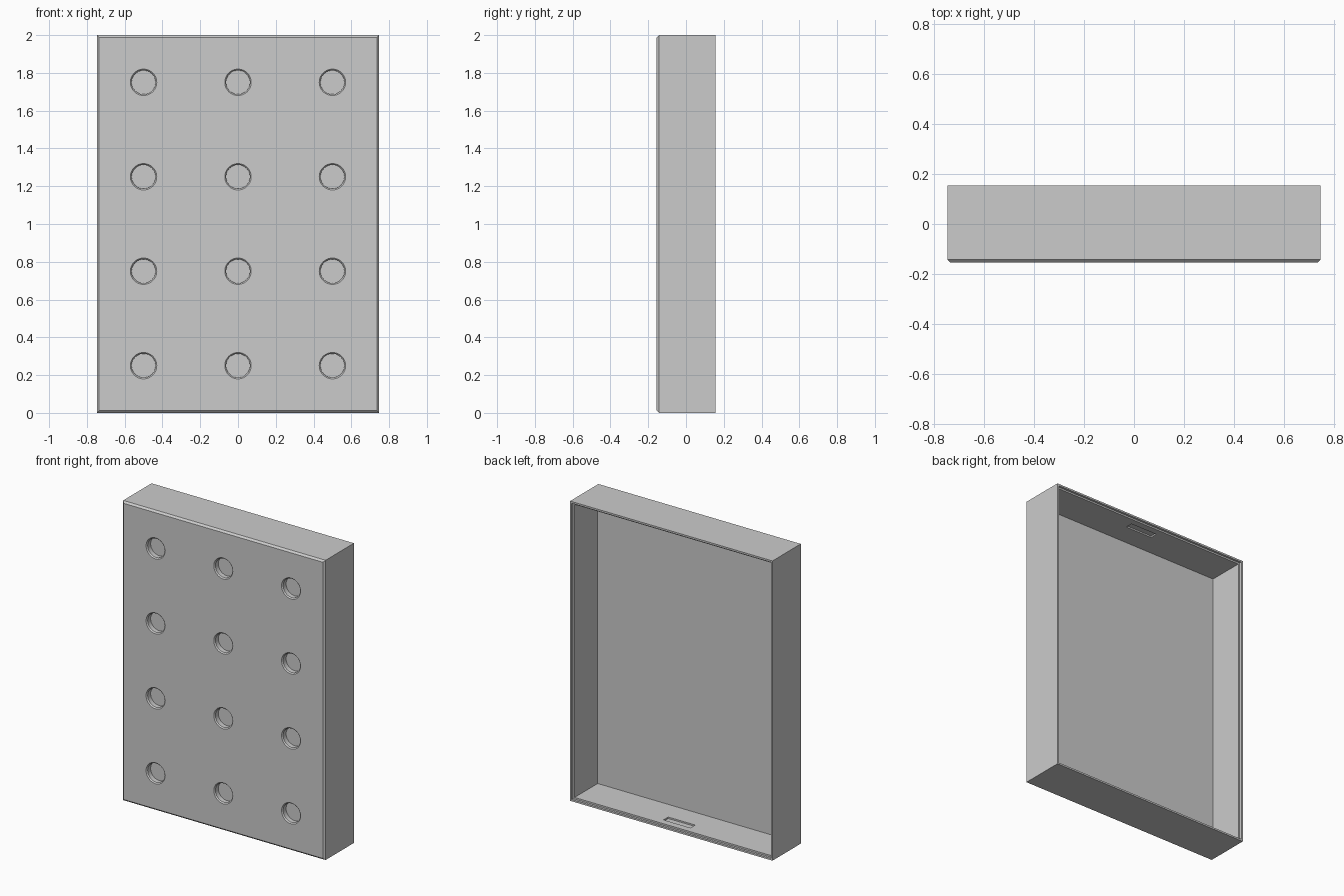
import bpy, bmesh
from mathutils import Matrix, Vector

if "Cube" in bpy.data.objects:
    bpy.data.objects.remove(bpy.data.objects["Cube"], do_unlink=True)

W, D, H = 1.494, 0.31, 2.0      # overall width, depth, height
BACK = D / 2
CHAMFER = 0.012
WALL, LIP, REBATE = 0.023, 0.012, 0.015
FLOOR = -0.103                  # inner face of the front panel
HOLE_R, HOLE_DEPTH, SINK = 0.063, 0.038, 0.007

grey = bpy.data.materials.new("light_grey")
grey.use_nodes = True
grey.diffuse_color = (0.6, 0.6, 0.6, 1)
grey.node_tree.nodes["Principled BSDF"].inputs["Base Color"].default_value = (0.6, 0.6, 0.6, 1)


def add_box(bm, low, high):
    low, high = Vector(low), Vector(high)
    size = Matrix.Diagonal((*(high - low), 1))
    bmesh.ops.create_cube(bm, size=1, matrix=Matrix.Translation((low + high) / 2) @ size)


def add_plug(bm, x, z):
    """Round plug with a flared mouth, made by spinning a profile."""
    front = -D / 2
    over = 0.01
    profile = [(0, front - over), (HOLE_R + SINK + over, front - over),
               (HOLE_R, front + SINK), (HOLE_R, front + HOLE_DEPTH),
               (0, front + HOLE_DEPTH)]
    verts = [bm.verts.new((x + r, y, z)) for r, y in profile]
    edges = [bm.edges.new(pair) for pair in zip(verts, verts[1:])]
    bmesh.ops.spin(bm, geom=verts + edges, cent=(x, 0, z), axis=(0, 1, 0),
                   angle=6.283185307, steps=48)


def make_object(name, bm):
    bmesh.ops.remove_doubles(bm, verts=bm.verts, dist=0.0001)
    bmesh.ops.recalc_face_normals(bm, faces=bm.faces)
    mesh = bpy.data.meshes.new(name)
    bm.to_mesh(mesh)
    bm.free()
    mesh.materials.append(grey)
    obj = bpy.data.objects.new(name, mesh)
    bpy.context.collection.objects.link(obj)
    return obj


def cut(target, bm, name):
    cutter = make_object(name, bm)
    cutter.hide_render = True
    mod = target.modifiers.new(name, "BOOLEAN")
    mod.operation, mod.solver, mod.object = "DIFFERENCE", "EXACT", cutter
    bpy.context.view_layer.objects.active = target
    bpy.ops.object.modifier_apply(modifier=name)
    bpy.data.objects.remove(cutter, do_unlink=True)


# Outer shell with chamfered front edges
bm = bmesh.new()
add_box(bm, (-W / 2, -D / 2, 0), (W / 2, D / 2, H))
front_edges = [e for e in bm.edges if all(v.co.y < 0 for v in e.verts)]
bmesh.ops.bevel(bm, geom=front_edges, offset=CHAMFER, segments=1, affect="EDGES")
panel = make_object("tray_panel", bm)

# Open back, then the shallow rebate around its rim
for name, inset, start in (("cavity", WALL, FLOOR), ("rim_rebate", LIP, BACK - REBATE)):
    bm = bmesh.new()
    add_box(bm, (inset - W / 2, start, inset), (W / 2 - inset, BACK + 0.1, H - inset))
    cut(panel, bm, name)

# Latch recesses inside the bottom and top walls
bm = bmesh.new()
for z in (WALL, H - WALL):
    add_box(bm, (-0.1, BACK - 0.11, z - 0.01), (0.1, BACK - 0.06, z + 0.01))
cut(panel, bm, "latch_recesses")

# Grid of countersunk blind holes in the front
bm = bmesh.new()
for x in (-0.5, 0, 0.5):
    for row in range(4):
        add_plug(bm, x, 0.25 + row * 0.5)
cut(panel, bm, "front_holes")

bpy.ops.object.select_all(action="DESELECT")
panel.select_set(True)
bpy.context.view_layer.objects.active = panel
bpy.ops.object.shade_smooth_by_angle(angle=0.5)
